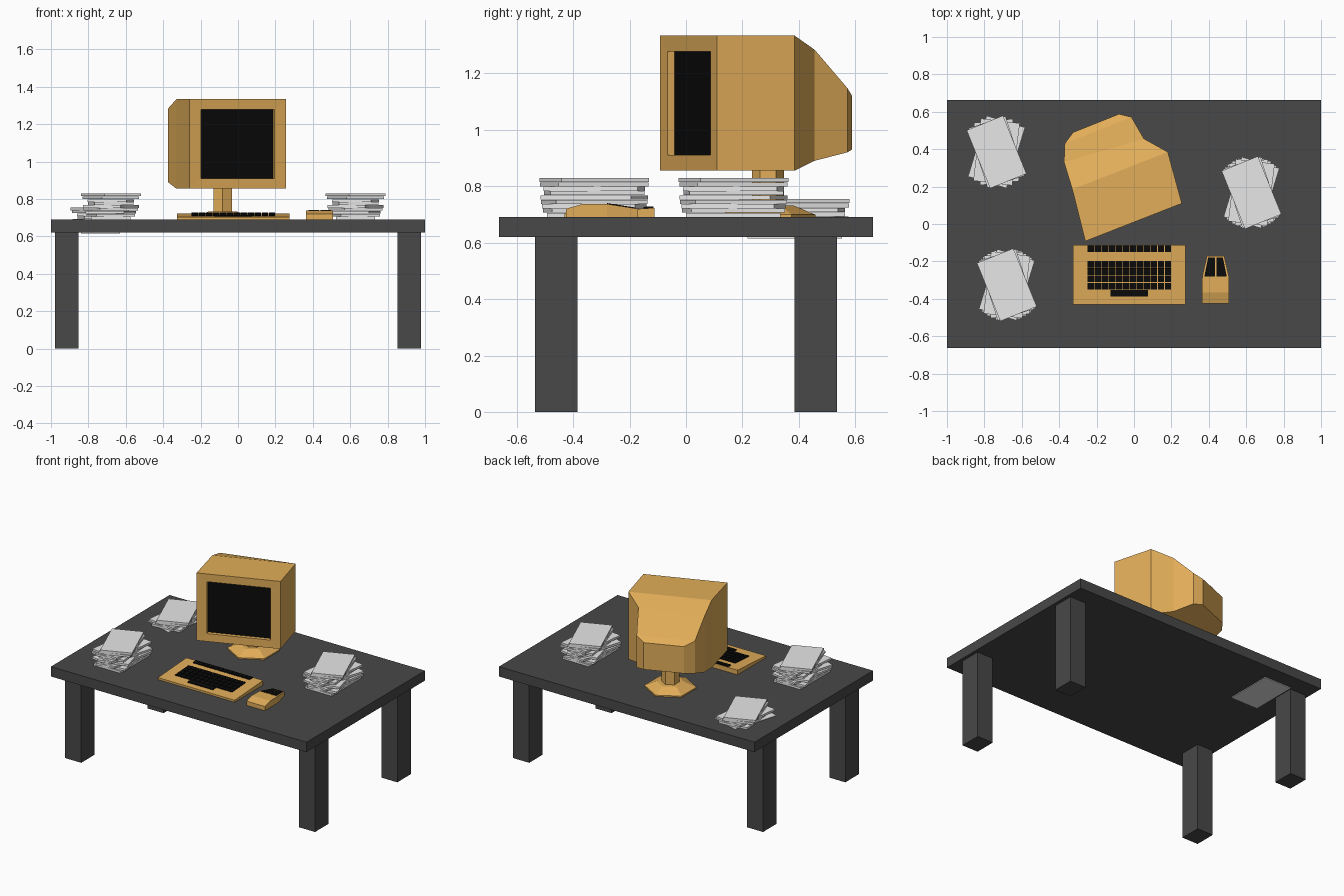
import bpy, bmesh, math
from mathutils import Matrix, Vector

cube = bpy.data.objects.get("Cube")
if cube:
    bpy.data.objects.remove(cube)


def material(name, rgb):
    m = bpy.data.materials.new(name)
    m.use_nodes = True
    m.diffuse_color = (*rgb, 1)
    m.node_tree.nodes["Principled BSDF"].inputs["Base Color"].default_value = (*rgb, 1)
    return m


DARK = material("dark grey", (0.065, 0.065, 0.065))
TAN = material("tan plastic", (0.76, 0.42, 0.1))
BLACK = material("black", (0.003, 0.003, 0.003))
PAPER = material("paper", (0.8, 0.8, 0.8))


def finish(name, bm, *mats):
    bmesh.ops.recalc_face_normals(bm, faces=bm.faces)
    mesh = bpy.data.meshes.new(name)
    bm.to_mesh(mesh)
    bm.free()
    for m in mats:
        mesh.materials.append(m)
    ob = bpy.data.objects.new(name, mesh)
    bpy.context.collection.objects.link(ob)
    return ob


def add_box(bm, center, size, rot=Matrix()):
    mat = Matrix.Translation(center) @ rot @ Matrix.Diagonal((*size, 1))
    bmesh.ops.create_cube(bm, size=1, matrix=mat)


def loft(bm, rings):
    """Skin a list of equal-length rings; returns the two end caps."""
    rows = [[bm.verts.new(p) for p in ring] for ring in rings]
    n = len(rows[0])
    for a, b in zip(rows, rows[1:]):
        for i in range(n):
            j = (i + 1) % n
            bm.faces.new((a[i], a[j], b[j], b[i]))
    return bm.faces.new(rows[0]), bm.faces.new(rows[-1])


# Table
TOP = 0.69
bm = bmesh.new()
add_box(bm, (0, 0, 0.655), (2, 1.325, 0.07))
finish("table_top", bm, DARK)
for xn, sx in (("left", 1), ("right", -1)):
    for yn, sy in (("front", -1), ("back", 1)):
        bm = bmesh.new()
        add_box(bm, (sx * 0.915, sy * 0.46, 0.311), (0.125, 0.15, 0.622))
        finish(f"{yn}_{xn}_leg", bm, DARK)

# Monitor: recessed screen, opening, front rim, body and tapered back
def upright(left, right, z0, z1):
    return [(*left, z0), (*right, z0), (*right, z1), (*left, z1)]

bm = bmesh.new()
screen, back = loft(bm, [
    upright((-0.206, -0.041), (0.188, 0.112), 0.91, 1.277),
    upright((-0.198, -0.066), (0.195, 0.087), 0.91, 1.277),
    upright((-0.26, -0.092), (0.256, 0.11), 0.855, 1.333),
    upright((-0.33, 0.185), (0.181, 0.385), 0.855, 1.333),
    upright((-0.374, 0.33), (0.053, 0.456), 0.89, 1.283),
    upright((-0.37, 0.43), (-0.014, 0.572), 0.92, 1.147),
    upright((-0.326, 0.49), (-0.08, 0.588), 0.93, 1.12),
])
screen.material_index = 1
finish("monitor", bm, TAN, BLACK)

# Monitor stand: six-sided foot and post
def hexagon(r, z):
    return [(-0.082 + r * math.sin(k * math.pi / 3),
             0.29 + r * math.cos(k * math.pi / 3), z) for k in range(6)]

bm = bmesh.new()
loft(bm, [hexagon(0.168, TOP), hexagon(0.168, 0.699),
          hexagon(0.09, 0.732), hexagon(0.057, 0.732), hexagon(0.057, 0.87)])
finish("monitor_stand", bm, TAN)

# Keyboard: shallow wedge with rows of keys following its slope
Y0, Y1, Z0, Z1 = -0.43, -0.112, 0.704, 0.723
SLOPE = (Z1 - Z0) / (Y1 - Y0)
TILT = Matrix.Rotation(math.atan(SLOPE), 4, 'X')
bm = bmesh.new()
loft(bm, [[(x, Y0, TOP), (x, Y1, TOP), (x, Y1, Z1), (x, Y0, Z0)]
          for x in (-0.325, 0.275)])
finish("keyboard", bm, TAN)


def add_key(bm, x, y, w, d):
    add_box(bm, (x, y, Z0 + (y - Y0) * SLOPE + 0.002), (w, d, 0.008), TILT)

bm = bmesh.new()
COLS = 12
pitch = 0.45 / COLS
rows = [-0.133] + [-0.215 - 0.039 * r for r in range(4)]
for y in rows:
    for c in range(COLS):
        add_key(bm, -0.25 + pitch * (c + 0.5), y, pitch - 0.004, 0.035)
add_key(bm, -0.025, -0.37, 0.2, 0.036)
finish("keyboard_keys", bm, BLACK)

# Mouse: cross sections from front to back, narrowing towards the buttons
MX = 0.436
def section(y, half, z):
    return [(MX - half, y, TOP), (MX + half, y, TOP),
            (MX + half, y, z), (MX - half, y, z)]

bm = bmesh.new()
loft(bm, [section(-0.425, 0.072, 0.72), section(-0.365, 0.072, 0.737),
          section(-0.28, 0.071, 0.737), section(-0.17, 0.046, 0.72)])
finish("mouse", bm, TAN)

for name, s in (("left", 1), ("right", -1)):
    bm = bmesh.new()
    outline = [(0.004, -0.28, 0.737), (0.06, -0.28, 0.737),
               (0.039, -0.178, 0.7212), (0.004, -0.178, 0.7212)]
    loft(bm, [[(MX + s * x, y, z + dz) for x, y, z in outline]
              for dz in (-0.003, 0.003)])
    finish(f"mouse_{name}_button", bm, BLACK)

# Paper stacks: fanned sheets; one stack sits lower, sunk into the table
ANGLES = (0, 9, -11, 15, -17, 6, -7, 18, 22)
STEP = 0.0155
for name, x, y, base in (("front_right", -0.68, -0.325, TOP),
                         ("back_right", -0.735, 0.385, 0.615),
                         ("left", 0.628, 0.168, TOP)):
    bm = bmesh.new()
    for i, a in enumerate(ANGLES):
        add_box(bm, (x, y, base + STEP * (i + 0.5)), (0.21, 0.335, STEP - 0.001),
                Matrix.Rotation(math.radians(a), 4, 'Z'))
    finish(f"{name}_paper_stack", bm, PAPER)
